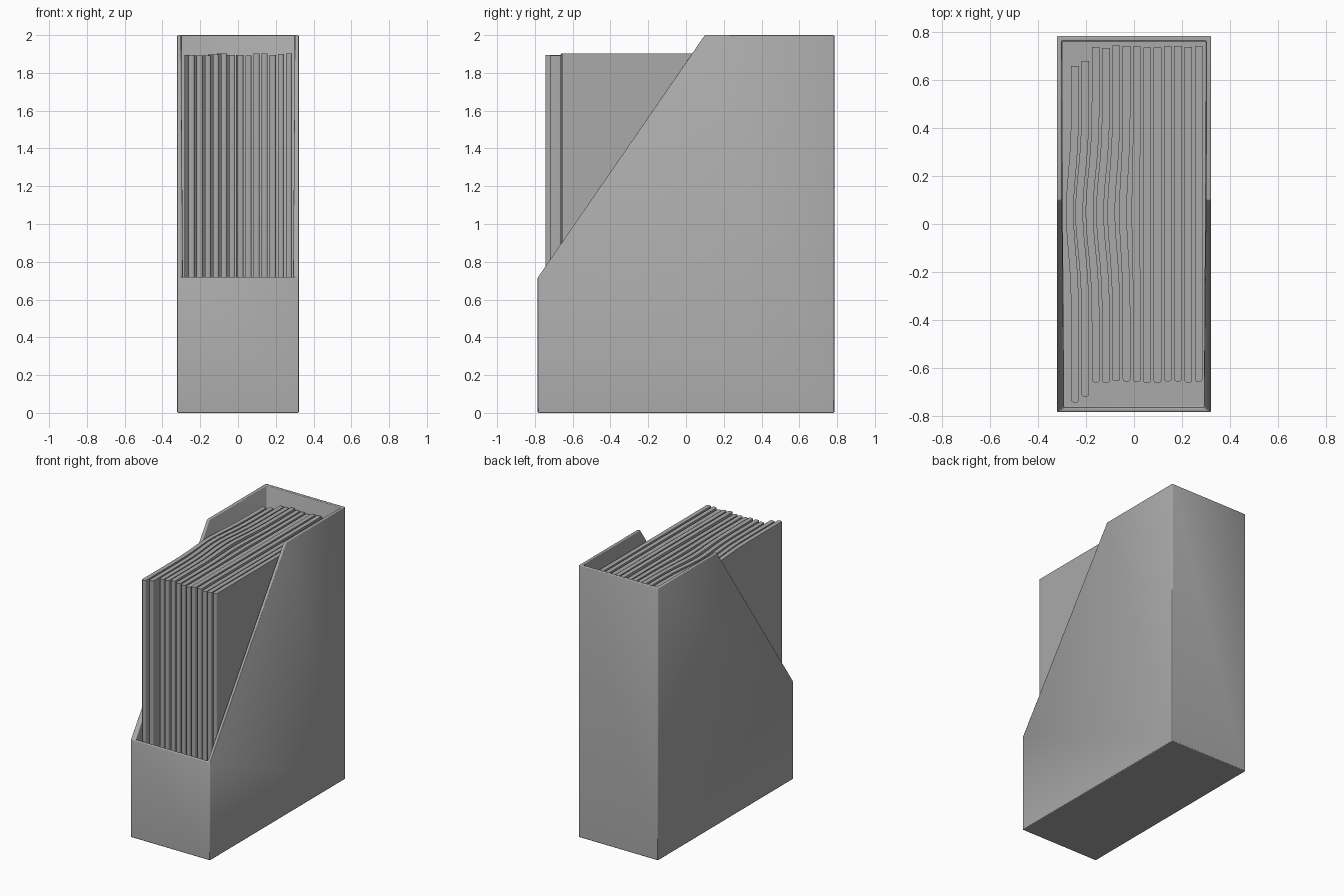
import bpy
import bmesh
import math
import random

random.seed(4)
if "Cube" in bpy.data.objects:
    bpy.data.objects.remove(bpy.data.objects["Cube"], do_unlink=True)

# Single flat grey
grey = bpy.data.materials.new("grey")
grey.use_nodes = True
color = (0.4, 0.4, 0.4, 1)
grey.diffuse_color = color
grey.node_tree.nodes["Principled BSDF"].inputs["Base Color"].default_value = color


def make_object(name, bm):
    bmesh.ops.recalc_face_normals(bm, faces=bm.faces)
    mesh = bpy.data.meshes.new(name)
    bm.to_mesh(mesh)
    bm.free()
    mesh.materials.append(grey)
    obj = bpy.data.objects.new(name, mesh)
    bpy.context.collection.objects.link(obj)
    return obj


def smooth(obj):
    bpy.ops.object.select_all(action="DESELECT")
    obj.select_set(True)
    bpy.context.view_layer.objects.active = obj
    bpy.ops.object.shade_smooth_by_angle(angle=math.radians(35))


# Holder: side profile pulled across x, left open on the slope and top
HALF_W, HALF_D, WALL = 0.322, 0.785, 0.021
profile = [(-HALF_D, 0), (HALF_D, 0), (HALF_D, 2), (0.1, 2), (-HALF_D, 0.72)]
bm = bmesh.new()
sides = [[bm.verts.new((x, y, z)) for y, z in profile] for x in (-HALF_W, HALF_W)]
for side in sides:
    bm.faces.new(side)
for a, b in ((0, 1), (1, 2), (4, 0)):
    bm.faces.new((sides[0][a], sides[0][b], sides[1][b], sides[1][a]))
# Normals are set from the closed-in shape before the wall is given thickness
holder = make_object("file_holder", bm)
shell = holder.modifiers.new("Wall", "SOLIDIFY")
shell.thickness = WALL
shell.offset = -1
shell.use_even_offset = True
bevel = holder.modifiers.new("Soft edges", "BEVEL")
bevel.width = 0.005
bevel.segments = 2
bevel.limit_method = "ANGLE"
smooth(holder)


# Magazines: thin upright slabs with a rounded spine, the right ones bowed
def magazine(index, x, front, back, bow, top):
    half = 0.016
    r = 0.010
    ys = [front + r + (back - front - r) * i / 32 for i in range(33)]

    def bend(y):
        return x - bow * math.exp(-((y - 0.05) / 0.22) ** 2)

    left = [(bend(y) - half, y) for y in ys]
    right = [(bend(y) + half, y) for y in reversed(ys)]
    spine = []
    for cx, start in ((x + half - r, 0), (x - half + r, -90)):
        for k in range(4):
            a = math.radians(start - 30 * k)
            spine.append((cx + r * math.cos(a), front + r + r * math.sin(a)))
    outline = left + right[:-1] + spine[:-1]
    bm = bmesh.new()
    base = bm.faces.new([bm.verts.new((px, py, WALL)) for px, py in outline])
    extruded = bmesh.ops.extrude_face_region(bm, geom=[base])["geom"]
    for v in extruded:
        if isinstance(v, bmesh.types.BMVert):
            v.co.z = top
    smooth(make_object(f"magazine_{index + 1}", bm))


bows = [0.022, 0.026, 0.026, 0.025, 0.021, 0.015, 0.006]
for i in range(13):
    front, back = -0.66, 0.74
    if i == 0:
        front, back = -0.745, 0.66
    elif i == 1:
        front, back = -0.72, 0.68
    else:
        shift = random.uniform(-0.005, 0.005)
        front, back = front + shift, back + shift
    bow = bows[i] if i < len(bows) else 0
    magazine(i, -0.246 + 0.043 * i, front, back, bow, 1.897 + random.uniform(-0.006, 0.007))
